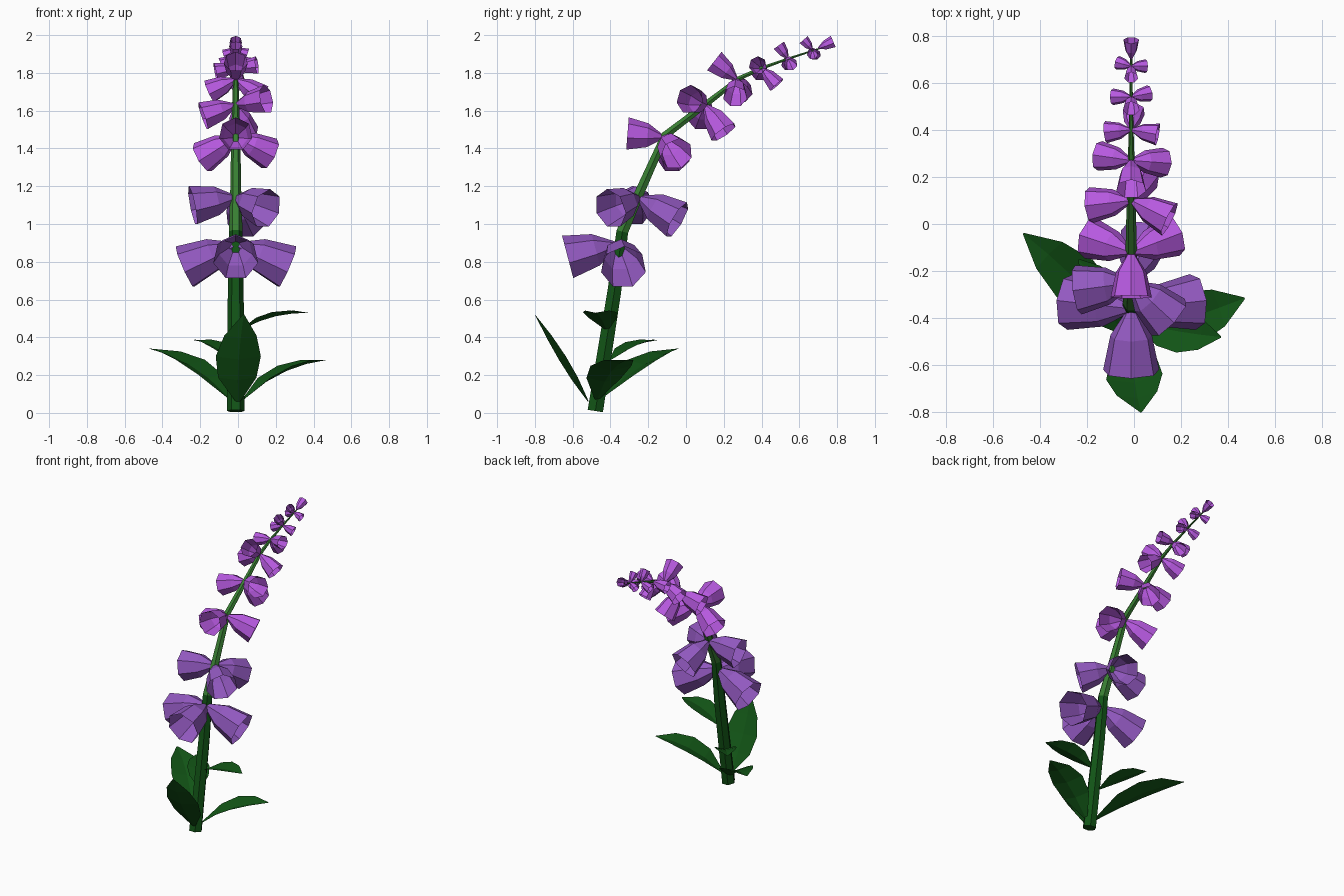
import bpy, bmesh, math
from mathutils import Vector

if "Cube" in bpy.data.objects:
    bpy.data.objects.remove(bpy.data.objects["Cube"])


def material(name, rgb):
    m = bpy.data.materials.new(name)
    m.diffuse_color = (*rgb, 1)
    m.use_nodes = True
    m.node_tree.nodes["Principled BSDF"].inputs["Base Color"].default_value = m.diffuse_color
    return m


DARK_GREEN = material("dark green", (0.006, 0.09, 0.008))
LIGHT_GREEN = material("light green", (0.04, 0.21, 0.032))
PURPLE = material("soft purple", (0.29, 0.10, 0.53))
BRIGHT = material("bright purple", (0.47, 0.10, 0.74))


def finish(bm, name, mats):
    mesh = bpy.data.meshes.new(name)
    bm.to_mesh(mesh)
    bm.free()
    for m in mats:
        mesh.materials.append(m)
    ob = bpy.data.objects.new(name, mesh)
    bpy.context.collection.objects.link(ob)
    return ob


def bridge(bm, rings, closed=True):
    for a, b in zip(rings, rings[1:]):
        n = len(a)
        for i in range(n if closed else n - 1):
            j = (i + 1) % n
            bm.faces.new((a[i], a[j], b[j], b[i]))


CX = -0.012

# Stem: six-sided tapering tube through (y, z, radius), lighter in its upper part
path = [(-0.48, 0.01, 0.047), (-0.38, 0.64, 0.042), (-0.337, 0.96, 0.036),
        (-0.24, 1.18, 0.029), (-0.11, 1.47, 0.024), (0.10, 1.63, 0.019),
        (0.28, 1.77, 0.014), (0.40, 1.825, 0.010), (0.54, 1.875, 0.007),
        (0.74, 1.94, 0.004)]
bm = bmesh.new()
rings = []
for i, (y, z, r) in enumerate(path):
    p0, p1 = path[max(i - 1, 0)], path[min(i + 1, len(path) - 1)]
    t = Vector((0, p1[0] - p0[0], p1[1] - p0[1])).normalized()
    side = Vector((1, 0, 0))
    up = t.cross(side)
    rings.append([bm.verts.new(Vector((CX, y, z)) + r * (side * math.cos(a) + up * math.sin(a)))
                  for a in (k * math.tau / 6 for k in range(6))])
bridge(bm, rings)
bm.faces.new(rings[0][::-1])
bm.faces.new(rings[-1])
for f in bm.faces:
    f.material_index = int(f.calc_center_median().z > 0.95)
bmesh.ops.recalc_face_normals(bm, faces=bm.faces)
finish(bm, "stem", [DARK_GREEN, LIGHT_GREEN])


# Bell flower: open cup from the stem to the middle of its mouth
def bell(name, start, mouth, radius, mat):
    start, mouth = Vector(start), Vector(mouth)
    d = mouth - start
    q = d.to_track_quat('Z', 'Y')
    bm = bmesh.new()
    rings = []
    for t, r in ((0.0, 0.12), (0.44, 0.74), (1.0, 1.0)):
        rings.append([bm.verts.new(start + d * t + q @ Vector(
            (r * radius * math.cos(a), r * radius * math.sin(a), 0)))
            for a in (math.pi / 2 + k * math.tau / 7 for k in range(7))])
    bridge(bm, rings)
    bm.faces.new(rings[0][::-1])
    finish(bm, name, [mat])


# Flower whorls: stem point (y, z), mouth radius, colour, mouth centres
whorls = [
    ((-0.36, 0.89), 0.122, PURPLE, [(-0.012, -0.625, 0.82), (0.26, -0.33, 0.77), (-0.28, -0.33, 0.77)]),
    ((-0.25, 1.14), 0.108, PURPLE, [(0.15, -0.40, 1.08), (-0.24, -0.28, 1.095), (0.05, -0.045, 1.02)]),
    ((-0.12, 1.46), 0.090, BRIGHT, [(-0.012, -0.31, 1.475), (0.17, -0.05, 1.37), (-0.19, -0.06, 1.35)]),
    ((0.10, 1.63), 0.078, BRIGHT, [(0.15, 0.02, 1.66), (-0.185, 0.08, 1.57), (0.035, 0.20, 1.485)]),
    ((0.27, 1.765), 0.065, BRIGHT, [(-0.012, 0.148, 1.86), (0.125, 0.26, 1.675), (-0.15, 0.29, 1.70)]),
    ((0.40, 1.825), 0.048, BRIGHT, [(0.10, 0.38, 1.84), (-0.12, 0.39, 1.805), (0.0, 0.48, 1.735)]),
    ((0.54, 1.875), 0.036, BRIGHT, [(-0.012, 0.49, 1.945), (0.065, 0.555, 1.845), (-0.09, 0.54, 1.845)]),
    ((0.67, 1.92), 0.030, BRIGHT, [(-0.012, 0.622, 1.975), (0.05, 0.67, 1.90), (-0.07, 0.685, 1.895)]),
    ((0.70, 1.93), 0.034, BRIGHT, [(-0.012, 0.78, 1.965)]),
]
for w, ((y, z), r, mat, mouths) in enumerate(whorls):
    for m in mouths:
        bell(f"flower_whorl_{w + 1}", (CX, y, z), m, r, mat)


# Leaf: arched blade with a shallow fold along the midrib
def leaf(base, bend, tip, width):
    b, c, e = Vector(base), Vector(bend), Vector(tip)
    flat = (e - b) * Vector((1, 1, 0))
    side = flat.cross(Vector((0, 0, 1))).normalized()
    bm = bmesh.new()
    rows = []
    for t, w in ((0, 0.12), (0.3, 0.85), (0.55, 1.0), (0.78, 0.72), (1, 0.03)):
        p = b * (1 - t) ** 2 + c * 2 * t * (1 - t) + e * t * t
        tan = (c - b) * (1 - t) + (e - c) * t
        n = side.cross(tan).normalized()
        rows.append([bm.verts.new(p + side * s * w * width + n * abs(s) * w * width * 0.25)
                     for s in (-1, 0, 1)])
    bridge(bm, rows, closed=False)
    finish(bm, "leaf", [DARK_GREEN])


leaf((0.0, -0.52, 0.06), (-0.01, -0.66, 0.23), (0.03, -0.80, 0.52), 0.12)
leaf((0.03, -0.47, 0.07), (0.22, -0.41, 0.25), (0.47, -0.315, 0.28), 0.115)
leaf((-0.04, -0.46, 0.07), (-0.22, -0.24, 0.28), (-0.47, -0.04, 0.34), 0.11)
leaf((0.02, -0.42, 0.44), (0.17, -0.46, 0.53), (0.37, -0.48, 0.53), 0.09)
leaf((-0.03, -0.40, 0.28), (-0.12, -0.29, 0.37), (-0.235, -0.15, 0.385), 0.075)
